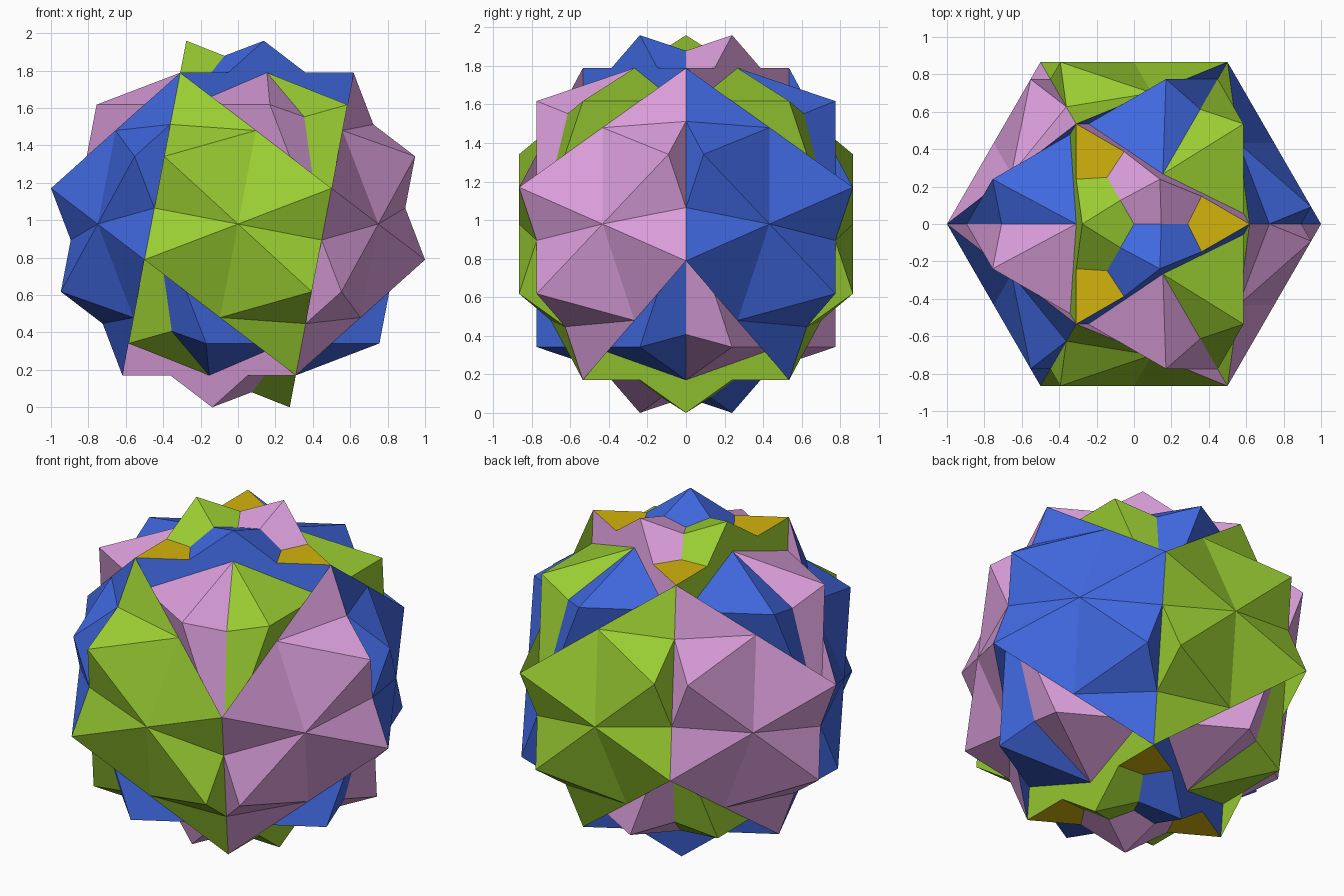
import bpy, bmesh, math
from mathutils import Vector, Matrix

cube = bpy.data.objects.get("Cube")
if cube:
    bpy.data.objects.remove(cube, do_unlink=True)


def material(name, rgb):
    lin = [(c / 255 / 12.92) if c <= 10 else ((c / 255 + 0.055) / 1.055) ** 2.4 for c in rgb]
    m = bpy.data.materials.new(name)
    m.use_nodes = True
    m.diffuse_color = (*lin, 1)
    m.node_tree.nodes["Principled BSDF"].inputs["Base Color"].default_value = (*lin, 1)
    return m


GREEN = material("leaf_green", (154, 205, 50))
PINK = material("plum_pink", (221, 160, 221))
BLUE = material("royal_blue", (65, 105, 225))
YELLOW = material("gold_yellow", (212, 179, 12))

# Icosahedron proportions: corners at (0, +-A, +-B) and cyclic swaps
PHI = (1 + math.sqrt(5)) / 2
FIVE_FOLD = math.atan(1 / PHI)            # edge direction to nearest corner
TILT = math.atan(1 / PHI ** 2)            # puts a triangle flat on top
RADIUS = 1 / math.cos(FIVE_FOLD - TILT)   # makes the width exactly 2
A = RADIUS * math.sin(FIVE_FOLD)
B = A * PHI
TURN = TILT - 2 * FIVE_FOLD               # half turn about the shared axis
CENTRE_Z = RADIUS * math.sin(FIVE_FOLD - TURN)
# Five-fold axis of the unspun antiprisms
AXIS = Vector((math.cos(TILT - FIVE_FOLD), 0, math.sin(TILT - FIVE_FOLD)))


def antiprism(name, tilt, spin, mat):
    """Icosahedron without its two corners on the axis, tilted, then spun about z."""
    rot = Matrix.Rotation(-tilt, 3, 'Y')
    bm = bmesh.new()
    for s in (-1, 1):
        for t in (-1, 1):
            for p in ((s * A, t * B, 0), (s * B, 0, t * A), (0, s * A, t * B)):
                v = rot @ Vector(p)
                if abs(v.dot(AXIS)) < 0.9:
                    bm.verts.new(v)
    bmesh.ops.convex_hull(bm, input=bm.verts[:])
    bmesh.ops.dissolve_limit(bm, angle_limit=0.01, verts=bm.verts[:], edges=bm.edges[:])
    bmesh.ops.recalc_face_normals(bm, faces=bm.faces[:])
    bmesh.ops.rotate(bm, verts=bm.verts[:], matrix=Matrix.Rotation(spin, 3, 'Z'))
    bm.normal_update()
    if tilt == TILT:
        # Open the six slanted hollows; keep a single gold triangle at each end
        low = 0.6
        high = 0.9 if mat == GREEN else 1.1
        gone = [f for f in bm.faces if low < abs(f.normal.z) < high]
        bmesh.ops.delete(bm, geom=gone, context='FACES')
        for f in bm.faces:
            f.material_index = int(abs(f.normal.z) > high)
    mesh = bpy.data.meshes.new(name)
    bm.to_mesh(mesh)
    bm.free()
    mesh.materials.append(mat)
    mesh.materials.append(YELLOW)
    ob = bpy.data.objects.new(name, mesh)
    ob.location.z = CENTRE_Z
    bpy.context.collection.objects.link(ob)


# A pair of crossed antiprisms for each of three axes around the vertical
for colour, mat, deg in (("green", GREEN, 0), ("pink", PINK, -120), ("blue", BLUE, 120)):
    antiprism(colour + "_level_antiprism", TILT, math.radians(deg), mat)
    antiprism(colour + "_turned_antiprism", TURN, math.radians(deg), mat)
